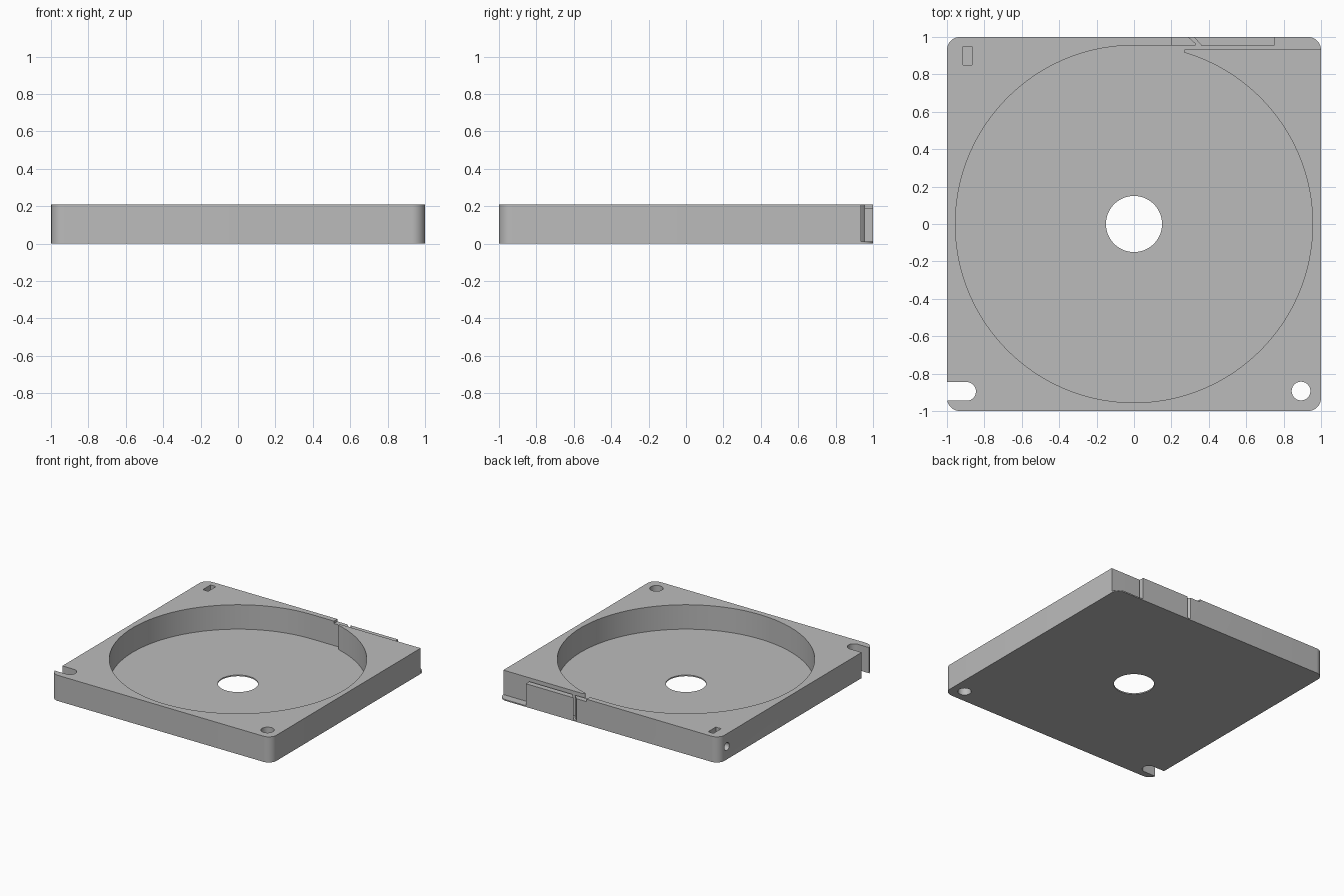
import bpy, bmesh
from math import sin, cos, radians

cube = bpy.data.objects.get("Cube")
if cube:
    bpy.data.objects.remove(cube, do_unlink=True)

HEIGHT, FLOOR, OVER = 0.21, 0.01, 0.3
POCKET_R = 0.955
CORNER_R = 0.07

mat = bpy.data.materials.new("plain grey plastic")
mat.use_nodes = True
GREY = (0.5, 0.5, 0.5, 1)
mat.diffuse_color = GREY
mat.node_tree.nodes["Principled BSDF"].inputs["Base Color"].default_value = GREY


def arc(cx, cy, r, a0, a1, n):
    """Points along an arc, angles in degrees."""
    angles = [radians(a0 + (a1 - a0) * i / n) for i in range(n + 1)]
    return [(cx + r * cos(a), cy + r * sin(a)) for a in angles]


def circle(cx, cy, r, n=48):
    return arc(cx, cy, r, 0, 360, n)[:-1]


def box(x0, x1, y0, y1):
    return [(x0, y0), (x1, y0), (x1, y1), (x0, y1)]


def prism(name, outline, z0, z1):
    """Extrude a flat outline from z0 to z1."""
    bm = bmesh.new()
    face = bm.faces.new([bm.verts.new((x, y, z0)) for x, y in outline])
    ext = bmesh.ops.extrude_face_region(bm, geom=[face])
    top = [v for v in ext["geom"] if isinstance(v, bmesh.types.BMVert)]
    bmesh.ops.translate(bm, verts=top, vec=(0, 0, z1 - z0))
    bmesh.ops.recalc_face_normals(bm, faces=bm.faces)
    mesh = bpy.data.meshes.new(name)
    bm.to_mesh(mesh)
    bm.free()
    mesh.materials.append(mat)
    obj = bpy.data.objects.new(name, mesh)
    bpy.context.collection.objects.link(obj)
    return obj


# Rounded square block
c = 1 - CORNER_R
outline = []
for i, (sx, sy) in enumerate([(1, 1), (-1, 1), (-1, -1), (1, -1)]):
    outline += arc(sx * c, sy * c, CORNER_R, 90 * i, 90 * i + 90, 10)
case = prism("reel_case", outline, 0, HEIGHT)

# Round pocket running into a straight exit channel along the back wall
pocket = arc(0, 0, POCKET_R, 72.6, -270, 160)
pocket += [(0.75, POCKET_R), (0.75, 1.1), (1.1, 1.1), (1.1, 0.935)]
pocket += arc(0.28, 0.922, 0.013, 90, 200, 8)

# Slanted slit through the back wall
slit = [(0.25, 1.035), (0.33, 0.965), (0.33, 0.945), (0.369, 0.945), (0.289, 1.035)]

# Open-ended mounting slot in the front right corner
slot = [(-1.1, -0.945)] + arc(-0.895, -0.895, 0.05, -90, 90, 20) + [(-1.1, -0.845)]

cutters = [
    prism("pocket_cutter", pocket, FLOOR, OVER),
    prism("slit_cutter", slit, FLOOR, OVER),
    prism("low_wall_cutter", box(0.2, 0.8, 0.945, 1.1), 0.19, OVER),
    prism("hub_hole_cutter", circle(0, 0, 0.15, 64), -0.1, OVER),
    prism("mounting_hole_cutter", circle(0.893, -0.893, 0.05), -0.1, OVER),
    prism("mounting_slot_cutter", slot, -0.1, OVER),
    prism("nut_pocket_cutter", box(-0.914, -0.865, 0.85, 0.95), 0.05, OVER),
]

# Screw hole drilled from the side into the nut pocket
side_hole = prism("side_hole_cutter", circle(0, 0, 0.032, 24), -0.1, 0.11)
side_hole.rotation_euler.y = radians(90)
side_hole.location = (-1, 0.9, 0.105)
cutters.append(side_hole)

bpy.ops.object.select_all(action='DESELECT')
bpy.context.view_layer.objects.active = case
case.select_set(True)
for cutter in cutters:
    cutter.hide_render = True
    mod = case.modifiers.new(cutter.name, 'BOOLEAN')
    mod.operation = 'DIFFERENCE'
    mod.solver = 'EXACT'
    mod.object = cutter
    bpy.ops.object.modifier_apply(modifier=mod.name)
    bpy.data.objects.remove(cutter, do_unlink=True)

bpy.ops.object.shade_smooth_by_angle(angle=radians(30))
